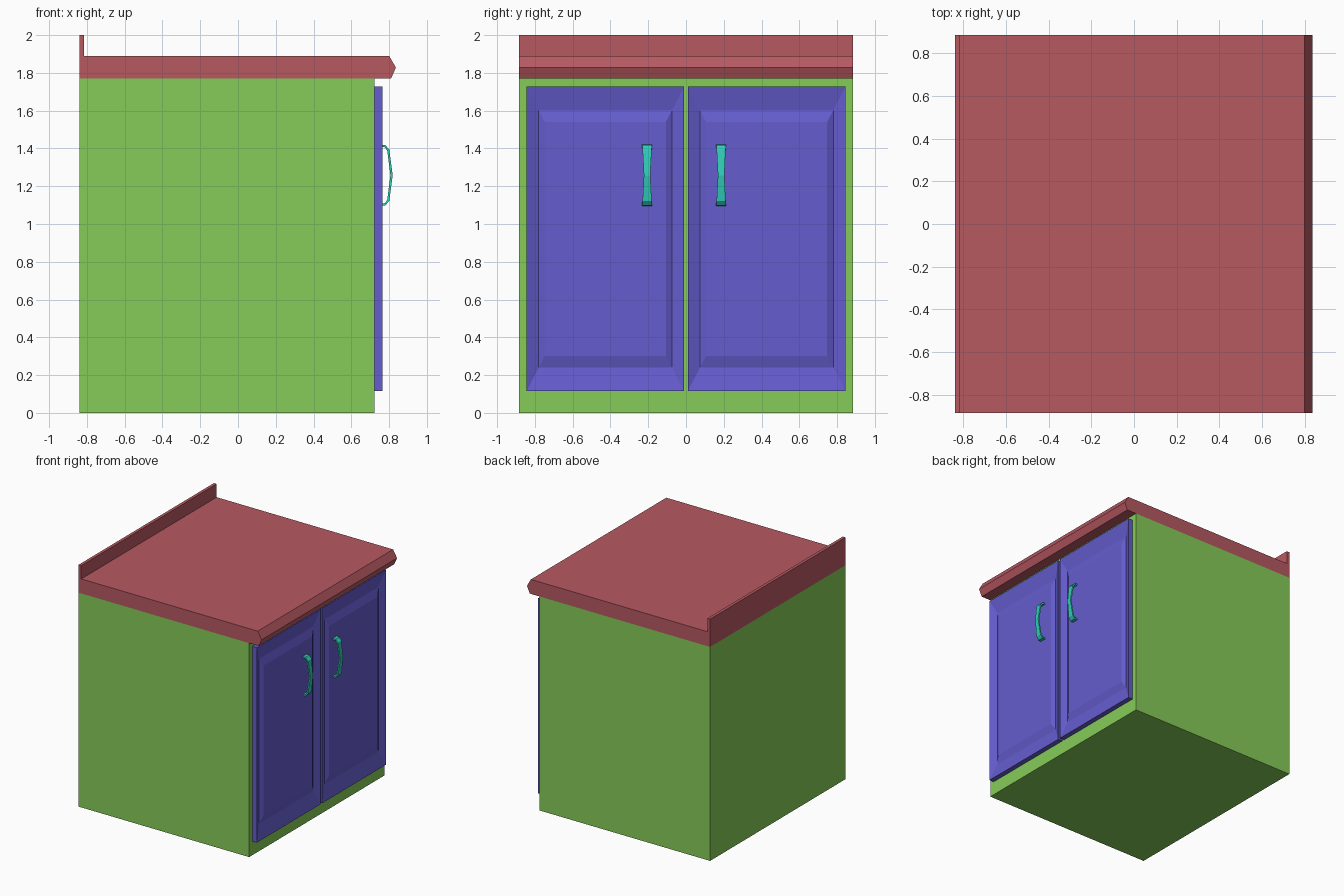
import bpy, bmesh

if "Cube" in bpy.data.objects:
    bpy.data.objects.remove(bpy.data.objects["Cube"])


def material(name, rgb):
    m = bpy.data.materials.new(name)
    m.diffuse_color = (*rgb, 1)
    m.use_nodes = True
    m.node_tree.nodes["Principled BSDF"].inputs["Base Color"].default_value = m.diffuse_color
    return m


RED = material("counter_red", (0.47, 0.10, 0.12))
GREEN = material("body_green", (0.24, 0.60, 0.10))
BLUE = material("door_blue", (0.13, 0.11, 0.62))
TEAL = material("handle_teal", (0.03, 0.62, 0.48))


def loft(name, rings, mat):
    """Skin a sequence of matching vertex loops and cap both ends."""
    bm = bmesh.new()
    loops = [[bm.verts.new(p) for p in ring] for ring in rings]
    n = len(loops[0])
    for a, b in zip(loops, loops[1:]):
        for i in range(n):
            j = (i + 1) % n
            bm.faces.new((a[i], a[j], b[j], b[i]))
    bm.faces.new(loops[0])
    bm.faces.new(loops[-1])
    bmesh.ops.recalc_face_normals(bm, faces=bm.faces)
    mesh = bpy.data.meshes.new(name)
    bm.to_mesh(mesh)
    bm.free()
    mesh.materials.append(mat)
    obj = bpy.data.objects.new(name, mesh)
    bpy.context.collection.objects.link(obj)
    return obj


def extrude_y(name, profile, half_width, mat):
    return loft(name, [[(x, y, z) for x, z in profile]
                       for y in (-half_width, half_width)], mat)


# Cabinet body
extrude_y("cabinet_body", [(-0.84, 0), (0.722, 0), (0.722, 1.77), (-0.84, 1.77)],
          0.885, GREEN)

# Countertop with nosing and backsplash
extrude_y("countertop", [(-0.84, 1.77), (0.81, 1.77), (0.836, 1.828), (0.80, 1.89),
                         (-0.815, 1.89), (-0.815, 2.0), (-0.84, 2.0)], 0.885, RED)


# Doors: sloped frame falling to a groove, then a raised panel
def door(name, y0, y1, z0=0.115, z1=1.727):
    steps = [(0.722, 0, 0), (0.764, 0, 0), (0.738, 0.064, 0.125), (0.756, 0.097, 0.187)]
    rings = [[(x, y0 + a, z0 + b), (x, y1 - a, z0 + b),
              (x, y1 - a, z1 - b), (x, y0 + a, z1 - b)] for x, a, b in steps]
    loft(name, rings, BLUE)


door("door_left", -0.844, -0.01)
door("door_right", 0.01, 0.844)


# Handles: arched strap, waisted in the middle (outer xz, inner xz, half width)
def handle(name, yc):
    half = [(0.750, 1.421, 0.750, 1.409, 0.026),
            (0.780, 1.418, 0.778, 1.406, 0.026),
            (0.801, 1.393, 0.790, 1.388, 0.024)]
    lower = [(a, 2.516 - b, c, 2.516 - d, w) for a, b, c, d, w in reversed(half)]
    path = half + [(0.819, 1.258, 0.807, 1.258, 0.017)] + lower
    rings = [[(xo, yc - w, zo), (xo, yc + w, zo), (xi, yc + w, zi), (xi, yc - w, zi)]
             for xo, zo, xi, zi, w in path]
    loft(name, rings, TEAL)


handle("handle_left", -0.206)
handle("handle_right", 0.186)
